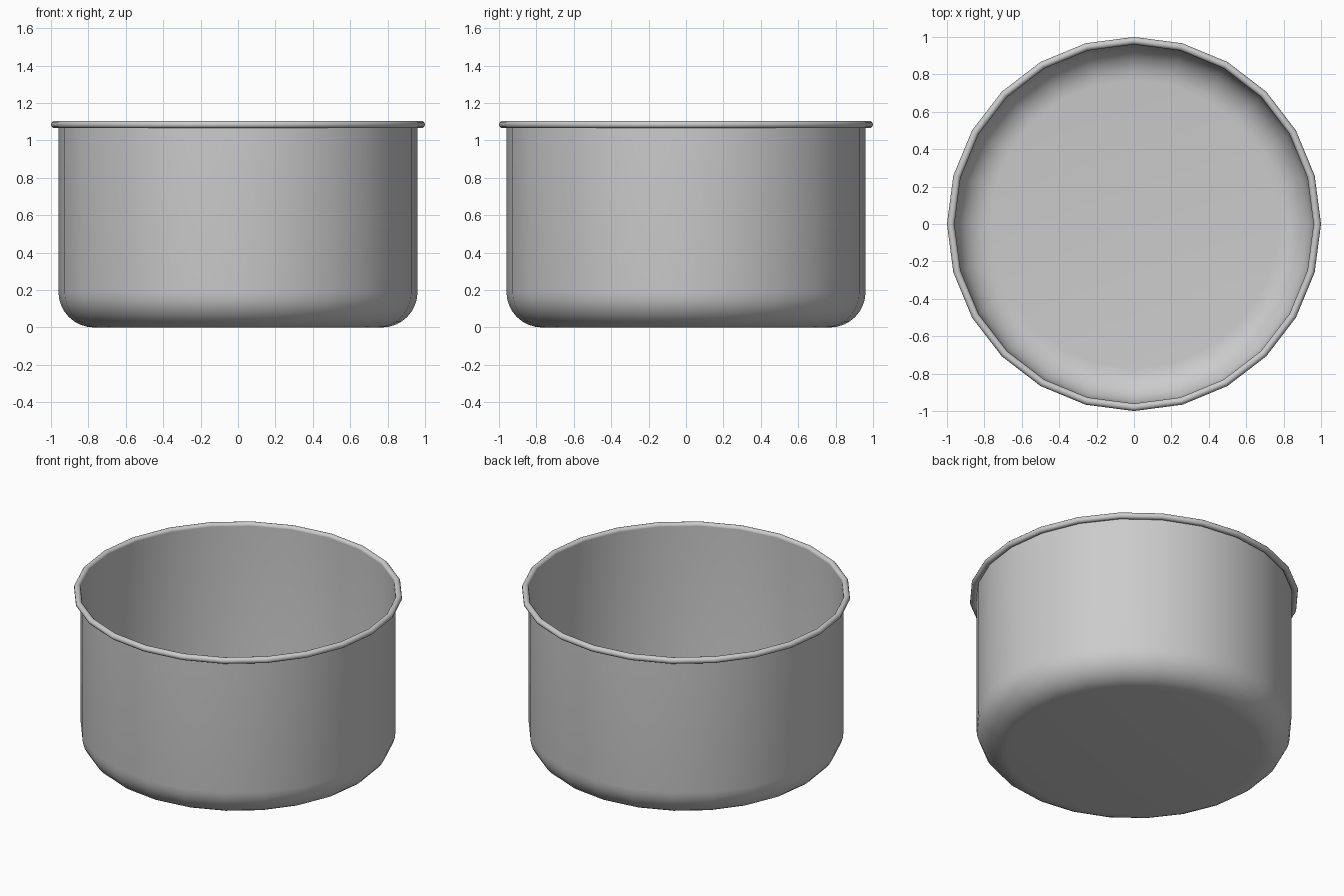
import bpy, bmesh
from math import sin, cos, pi, radians

cube = bpy.data.objects.get("Cube")
if cube:
    bpy.data.objects.remove(cube, do_unlink=True)

SIDES = 24
WALL_R, HEIGHT, CORNER, ROLL = 0.96, 1.105, 0.19, 0.02

# Single brushed metal colour
metal = bpy.data.materials.new("grey_metal")
metal.use_nodes = True
grey = (0.6, 0.6, 0.6, 1)
metal.diffuse_color = grey
metal.node_tree.nodes["Principled BSDF"].inputs["Base Color"].default_value = grey


def arc(cx, cz, r, start, end, steps):
    """Points (radius, height) along an arc, angles in degrees."""
    angles = [radians(start + (end - start) * i / steps) for i in range(steps + 1)]
    return [(cx + r * cos(a), cz + r * sin(a)) for a in angles]


def lathe(name, profile, closed=False, floor=False):
    """Turn a profile around z, optionally closing the loop or capping its start."""
    bm = bmesh.new()
    rings = []
    for r, z in profile:
        rings.append([bm.verts.new((r * cos(2 * pi * i / SIDES), r * sin(2 * pi * i / SIDES), z))
                      for i in range(SIDES)])
    pairs = list(zip(rings, rings[1:]))
    if closed:
        pairs.append((rings[-1], rings[0]))
    for low, high in pairs:
        for i in range(SIDES):
            j = (i + 1) % SIDES
            bm.faces.new((low[i], low[j], high[j], high[i]))
    if floor:
        bm.faces.new(rings[0][::-1])
    mesh = bpy.data.meshes.new(name)
    bm.to_mesh(mesh)
    bm.free()
    mesh.materials.append(metal)
    obj = bpy.data.objects.new(name, mesh)
    bpy.context.collection.objects.link(obj)
    bpy.ops.object.select_all(action="DESELECT")
    obj.select_set(True)
    bpy.context.view_layer.objects.active = obj
    bpy.ops.object.shade_smooth_by_angle(angle=radians(50))
    return obj


# Thin bowl: flat floor, rounded corner, straight wall
rim_z = HEIGHT - ROLL
bowl_profile = arc(WALL_R - CORNER, CORNER, CORNER, -90, 0, 8) + [(WALL_R, rim_z)]
lathe("pan_body", bowl_profile, floor=True)

# Rolled rim outside the top edge
rim_profile = arc(1 - ROLL, rim_z, ROLL, 0, 330, 11)
lathe("rolled_rim", rim_profile, closed=True)
